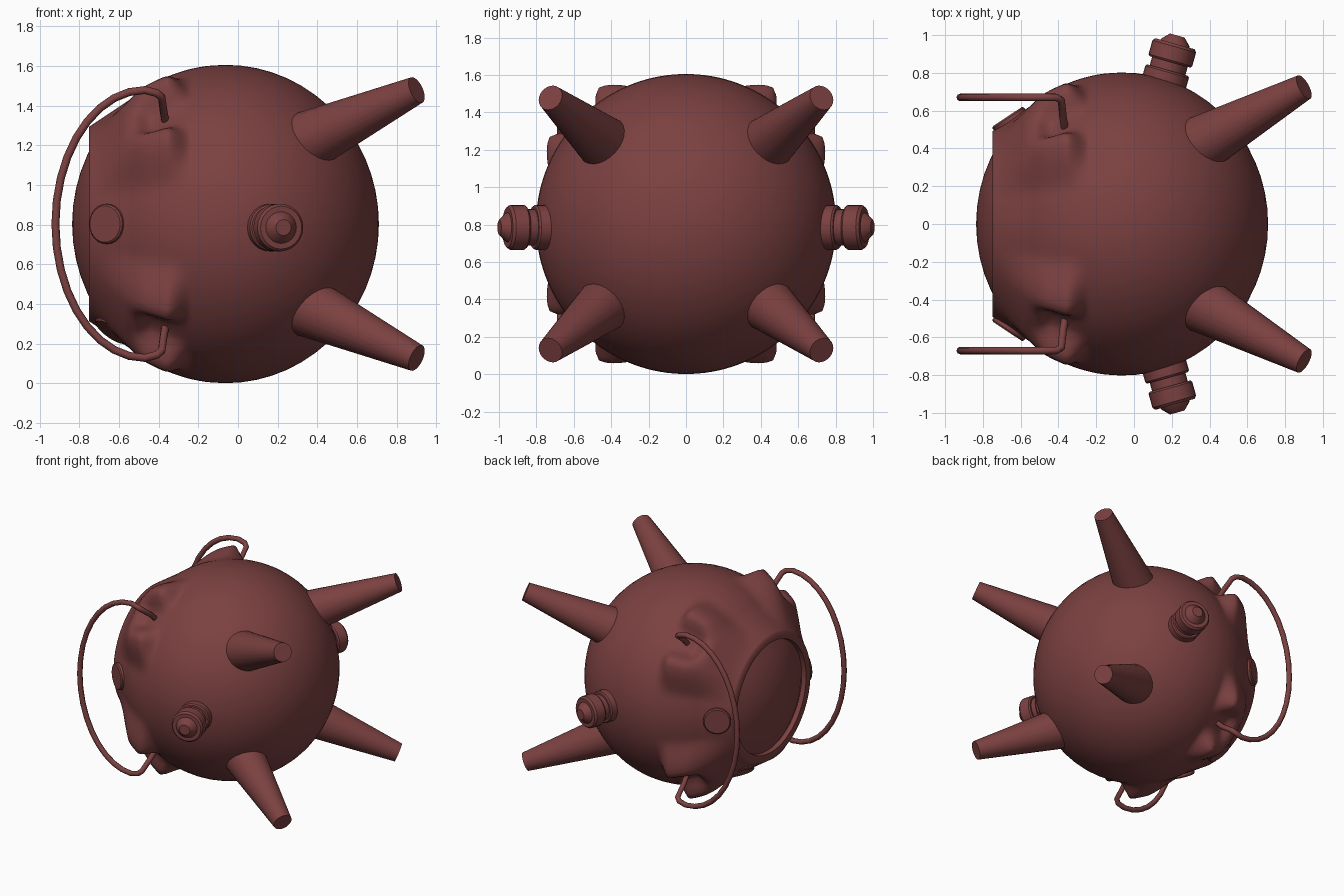
import bpy, bmesh, math
from mathutils import Vector

cube = bpy.data.objects.get("Cube")
if cube:
    bpy.data.objects.remove(cube)

paint = bpy.data.materials.new("dull_red_paint")
paint.use_nodes = True
colour = (0.2, 0.052, 0.052, 1)
paint.diffuse_color = colour
paint.node_tree.nodes["Principled BSDF"].inputs["Base Color"].default_value = colour

MID = 0.803           # height of the body's axis
CX, RX, R = -0.063, 0.773, 0.802


def finish(obj, angle):
    obj.data.materials.append(paint)
    bpy.ops.object.select_all(action='DESELECT')
    obj.select_set(True)
    bpy.context.view_layer.objects.active = obj
    bpy.ops.object.shade_smooth_by_angle(angle=math.radians(angle))


def lathe(name, profile, origin, axis, sides, shape=None, angle=35):
    """Revolve (distance, radius) pairs about an axis; shape may alter each radius."""
    axis = Vector(axis).normalized()
    u = axis.cross(Vector((0, 1, 0) if abs(axis.y) < 0.5 else (0, 0, 1))).normalized()
    v = axis.cross(u)
    bm = bmesh.new()
    rings = []
    for s, r in profile:
        centre = Vector(origin) + axis * s
        if r == 0:
            rings.append([bm.verts.new(centre)] * sides)
            continue
        ring = []
        for i in range(sides):
            a = math.tau * i / sides
            rr = shape(s, r, a) if shape else r
            ring.append(bm.verts.new(centre + (u * math.cos(a) + v * math.sin(a)) * rr))
        rings.append(ring)
    for a, b in zip(rings, rings[1:]):
        for i in range(sides):
            j = (i + 1) % sides
            corners = list(dict.fromkeys((a[i], a[j], b[j], b[i])))
            bm.faces.new(corners)
    bmesh.ops.recalc_face_normals(bm, faces=bm.faces)
    mesh = bpy.data.meshes.new(name)
    bm.to_mesh(mesh)
    bm.free()
    obj = bpy.data.objects.new(name, mesh)
    bpy.context.collection.objects.link(obj)
    finish(obj, angle)


def ease(a, b, x):
    t = min(max((x - a) / (b - a), 0), 1)
    return t * t * (3 - 2 * t)


def shoulder(x, r, a):
    """Raise four diagonal shoulders, each with a pocket for a handle end."""
    if r < 0.48 or x > -0.2:
        return r
    d = abs(math.degrees(a) % 90 - 45)
    along = ease(-0.76, -0.46, x) * (1 - ease(-0.37, -0.23, x))
    crest = 1 - ease(11, 32, d)
    pocket = (1 - ease(3, 13, d)) * ease(-0.58, -0.42, x)
    return r + 0.13 * along * crest * (1 - pocket)


# Body: end dome, open collar, then the main shell
def shell_radius(x):
    return R * math.sqrt(1 - ((x - CX) / RX) ** 2)


profile = [(CX - RX, 0)]
for k in range(1, 6):
    t = math.asin(0.43 / R) * k / 5
    profile.append((CX - RX * math.cos(t), R * math.sin(t)))
profile.append((-0.75, 0.435))
for k in range(48):
    x = -0.75 + 0.0125 * k
    cone = 0.49 + 0.667 * (x + 0.75) if x < -0.44 else 0
    profile.append((x, max(shell_radius(x), cone)))
start = math.acos((-0.15 - CX) / RX)
for k in range(17):
    t = start * (1 - k / 16)
    profile.append((CX + RX * math.cos(t), R * math.sin(t) if k < 16 else 0))
lathe("body", profile, (0, 0, MID), (1, 0, 0), 144, shoulder, 60)

# Four tapered spikes
for sy in (-1, 1):
    for sz in (-1, 1):
        base = Vector((0.31, sy * 0.4, MID + sz * 0.4))
        tip = Vector((0.9, sy * 0.725, MID + sz * 0.675))
        length = (tip - base).length
        lathe("spike", [(0, 0), (0, 0.157), (length, 0.07), (length, 0)],
              base, tip - base, 24)

# Stepped fuse on each side
fuse = [(0, 0), (0, 0.12), (0.13, 0.12), (0.14, 0.112), (0.14, 0.098), (0.185, 0.098),
        (0.185, 0.112), (0.195, 0.12), (0.27, 0.12), (0.285, 0.108), (0.285, 0.08),
        (0.295, 0.075), (0.33, 0.04), (0.33, 0)]
for sy in (-1, 1):
    lathe("fuse", fuse, (0.14, sy * 0.68, 0.785), (0.27, sy * 0.96, 0), 24)

# Round buttons around the collar
for angle, shift in ((0, 0), (180, 0), (248, 0.03), (292, 0.03)):
    c, s = math.cos(math.radians(angle)), math.sin(math.radians(angle))
    out = 0.545 + shift * 0.667
    lathe("button", [(-0.05, 0), (-0.05, 0.1), (0.02, 0.1), (0.028, 0.092), (0.028, 0)],
          (-0.655 + shift, out * c, MID + out * s), (-0.55, 0.83 * c, 0.83 * s), 24)

# Bent rod handles
for sy in (-1, 1):
    points = []
    for k in range(19):
        a = math.radians(90 - 10 * k)
        points.append((-0.47 - 0.45 * math.cos(a), sy * 0.67, MID + 0.675 * math.sin(a)))
    for sz, put in ((1, lambda p: points.insert(0, p)), (-1, points.append)):
        put((-0.41, sy * 0.67, MID + sz * 0.66))
        put((-0.385, sy * 0.655, MID + sz * 0.64))
        put((-0.375, sy * 0.56, MID + sz * 0.57))
        put((-0.365, sy * 0.5, MID + sz * 0.51))
    curve = bpy.data.curves.new("handle", 'CURVE')
    curve.dimensions = '3D'
    curve.bevel_depth = 0.02
    curve.bevel_resolution = 2
    curve.use_fill_caps = True
    spline = curve.splines.new('POLY')
    spline.points.add(len(points) - 1)
    for p, co in zip(spline.points, points):
        p.co = (*co, 1)
    rod = bpy.data.objects.new("handle", curve)
    bpy.context.collection.objects.link(rod)
    bpy.ops.object.select_all(action='DESELECT')
    rod.select_set(True)
    bpy.context.view_layer.objects.active = rod
    bpy.ops.object.convert(target='MESH')
    finish(bpy.context.view_layer.objects.active, 50)
